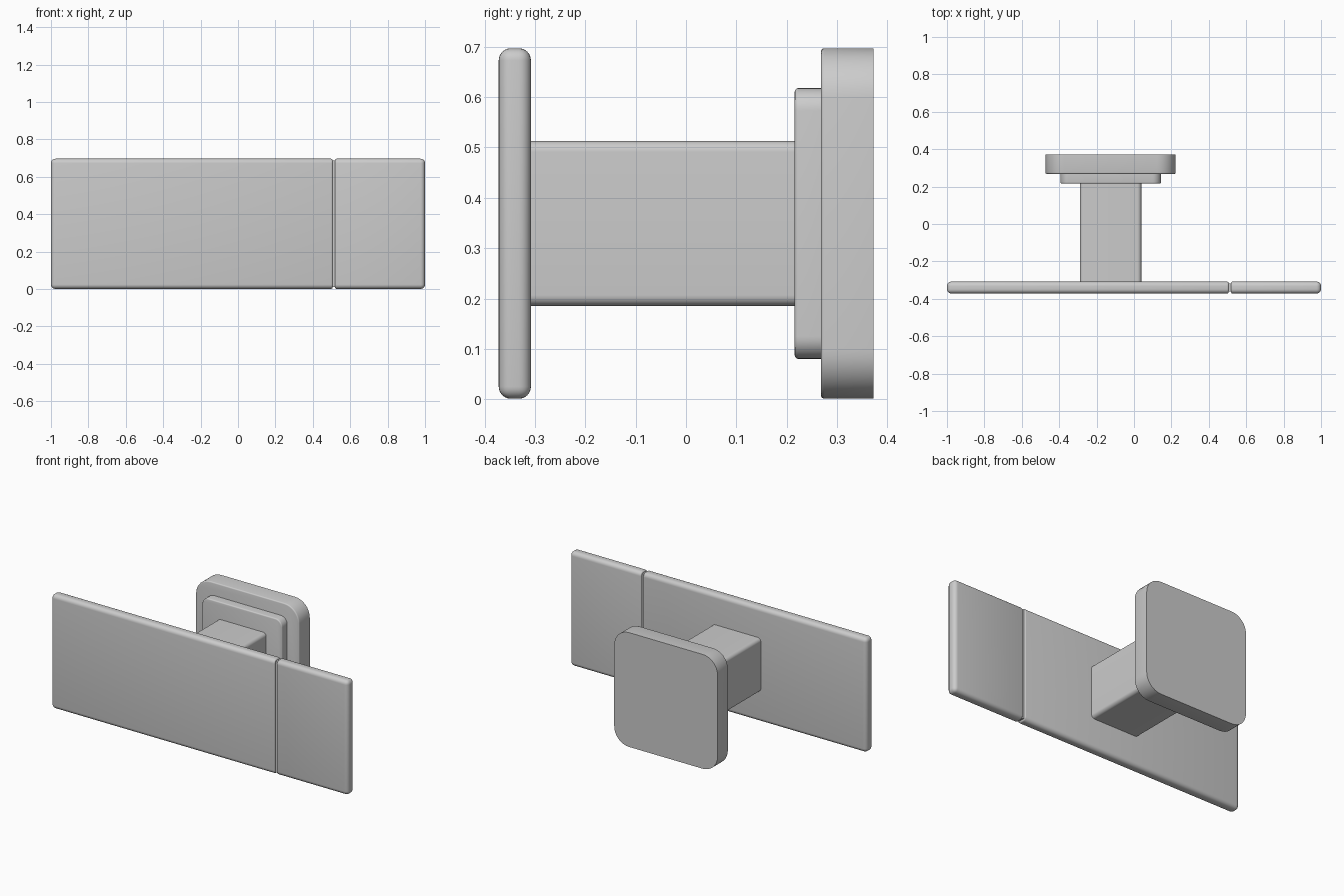
import bpy, bmesh, math
from mathutils import Matrix, Vector

if "Cube" in bpy.data.objects:
    bpy.data.objects.remove(bpy.data.objects["Cube"], do_unlink=True)

METAL = bpy.data.materials.new("satin_grey_metal")
METAL.use_nodes = True
GREY = (0.6, 0.6, 0.6, 1)
METAL.diffuse_color = GREY
METAL.node_tree.nodes["Principled BSDF"].inputs["Base Color"].default_value = GREY

MID_Z = 0.349     # height of the spindle axis
STEM_X = -0.125   # sideways position of the spindle axis
HALF = 0.348      # half height of plate and rose


def block(name, x, y, z, passes):
    """Box between (low, high) limits; each pass rounds the edges chosen by a rule."""
    bm = bmesh.new()
    bmesh.ops.create_cube(bm, size=1)
    limits = (x, y, z)
    size = [hi - lo for lo, hi in limits]
    centre = Vector([(lo + hi) / 2 for lo, hi in limits])
    bm.transform(Matrix.Translation(centre) @ Matrix.Diagonal((*size, 1)))
    for rule, radius, segments in passes:
        edges = [e for e in bm.edges if rule(e)]
        bmesh.ops.bevel(bm, geom=edges, offset=radius, segments=segments,
                        profile=0.5, affect='EDGES', clamp_overlap=True)
    mesh = bpy.data.meshes.new(name)
    bm.to_mesh(mesh)
    bm.free()
    obj = bpy.data.objects.new(name, mesh)
    bpy.context.collection.objects.link(obj)
    mesh.materials.append(METAL)
    bpy.ops.object.select_all(action='DESELECT')
    obj.select_set(True)
    bpy.context.view_layer.objects.active = obj
    bpy.ops.object.shade_smooth_by_angle(angle=math.radians(35))
    return obj


def along_y(edge):
    a, b = edge.verts
    return abs(a.co.y - b.co.y) > 0.01


def at(axis, value):
    return lambda e: all(abs(v.co[axis] - value) < 1e-4 for v in e.verts)


def square_part(name, half, y, corner, front_edge=0):
    """Square section centred on the spindle, with rounded corners."""
    passes = [(along_y, corner, 8)]
    if front_edge:
        passes.append((at(1, y[0]), front_edge, 3))
    return block(name, (STEM_X - half, STEM_X + half), y,
                 (MID_Z - half, MID_Z + half), passes)


# Lever plate in two pieces: soft outer edges, tighter edges at the joint
PLATE_Y = (-0.372, -0.308)
PLATE_Z = (MID_Z - HALF, MID_Z + HALF)


def plate(name, x, joint):
    block(name, x, PLATE_Y, PLATE_Z, [
        (lambda e: not at(0, joint)(e), 0.024, 6),
        (at(0, joint), 0.008, 3)])


plate("lever_plate", (-1, 0.506), 0.506)
plate("end_plate", (0.519, 1), 0.519)
block("joint_web", (0.49, 0.535), (-0.362, -0.318),
      (PLATE_Z[0] + 0.01, PLATE_Z[1] - 0.01), [])

# Stem and stepped wall rose
square_part("stem", 0.164, (-0.32, 0.225), 0.022)
square_part("inner_rose", 0.269, (0.216, 0.275), 0.045, 0.007)
square_part("outer_rose", HALF, (0.268, 0.372), 0.1, 0.007)
